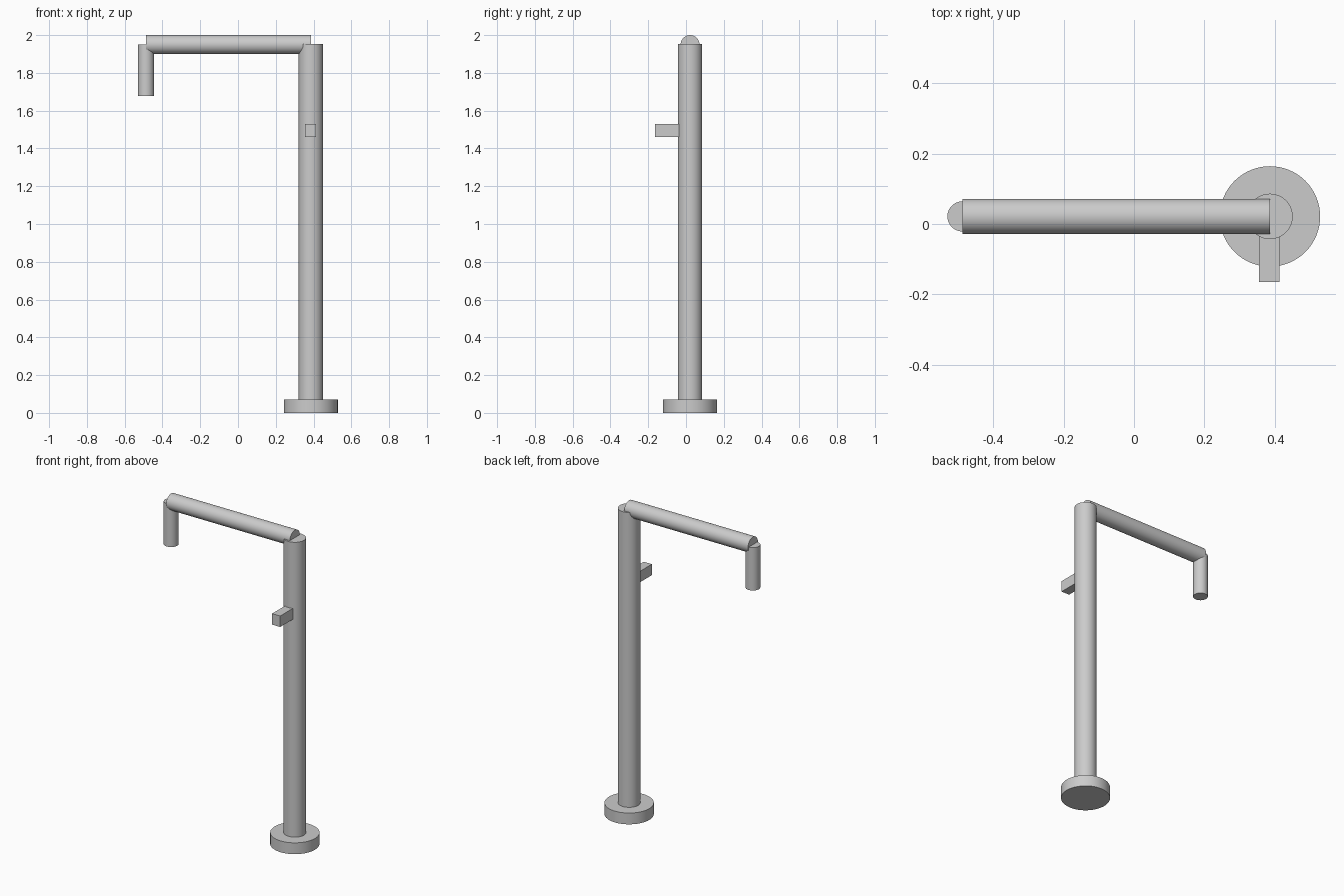
import bpy, math

if "Cube" in bpy.data.objects:
    bpy.data.objects.remove(bpy.data.objects["Cube"])

POST_X, AXIS_Y = 0.386, 0.0215   # post axis
TIP_X, ARM_Z = -0.487, 1.951     # outlet axis and arm height


def cylinder(name, radius, start, length, along_x=False):
    """Cylinder starting at a point and running up z or along x."""
    x, y, z = start
    centre = (x + length / 2, y, z) if along_x else (x, y, z + length / 2)
    rotation = (0, math.pi / 2, 0) if along_x else (0, 0, 0)
    bpy.ops.mesh.primitive_cylinder_add(vertices=64, radius=radius, depth=length,
                                        location=centre, rotation=rotation)
    bpy.context.object.name = name
    bpy.ops.object.shade_smooth_by_angle(angle=math.radians(30))


# Round foot and upright post
cylinder("base_flange", 0.1425, (POST_X, AXIS_Y, 0), 0.072)
cylinder("post", 0.0645, (POST_X, AXIS_Y, 0.07), ARM_Z - 0.07 + 0.001)

# Horizontal spout arm and its downturned outlet
cylinder("spout_arm", 0.05, (TIP_X, AXIS_Y, ARM_Z - 0.001), POST_X - TIP_X, along_x=True)
cylinder("outlet", 0.0428, (TIP_X, AXIS_Y, 1.678), ARM_Z - 1.678)

# Square lever on the front of the post
front, back = -0.164, -0.02
bpy.ops.mesh.primitive_cube_add(size=1, location=(POST_X - 0.002, (front + back) / 2, 1.495))
lever = bpy.context.object
lever.name = "lever"
lever.scale = (0.057, back - front, 0.07)
